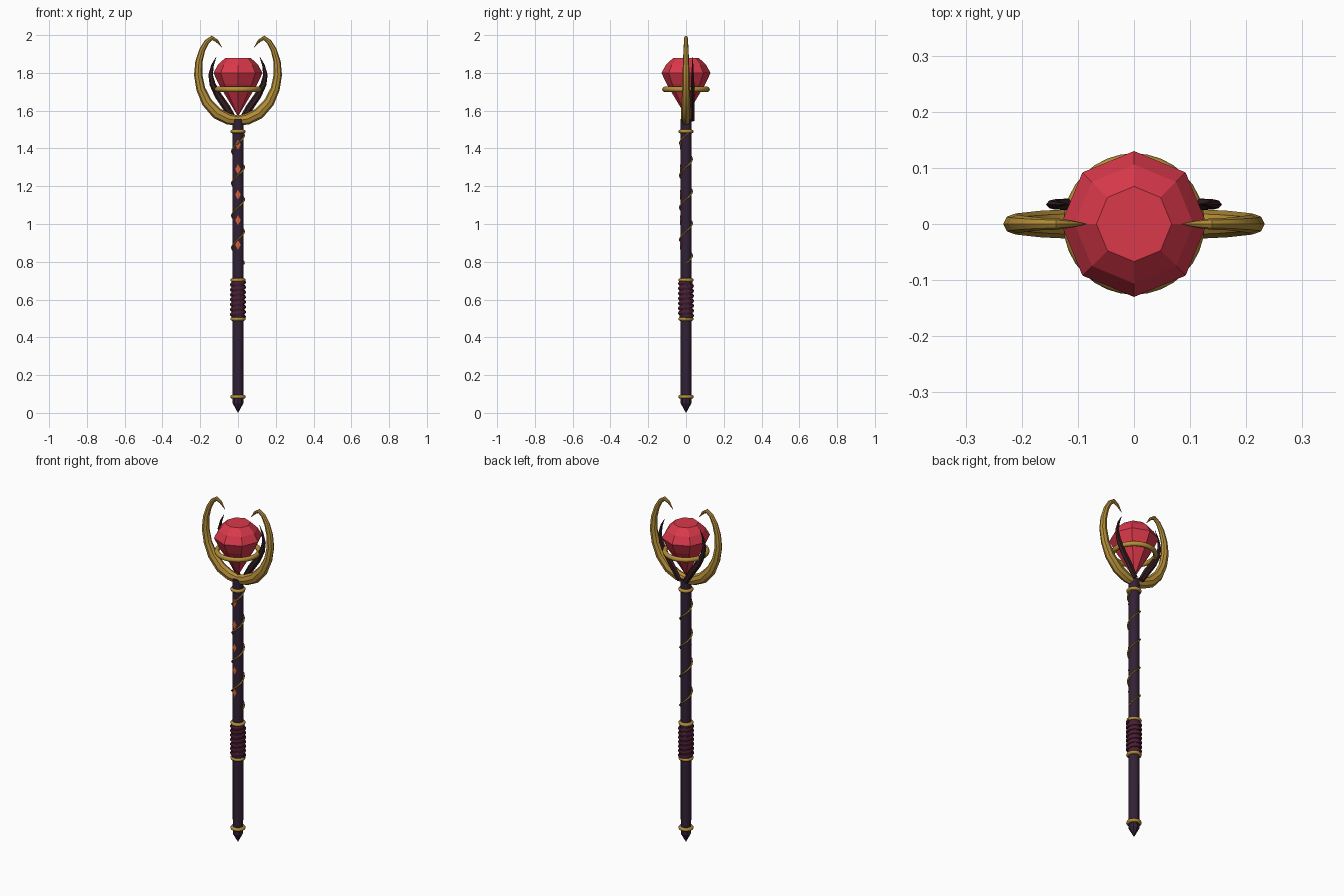
import bpy, bmesh, math
from mathutils import Vector

if "Cube" in bpy.data.objects:
    bpy.data.objects.remove(bpy.data.objects["Cube"])


def material(name, rgb):
    m = bpy.data.materials.new(name)
    m.diffuse_color = (*rgb, 1)
    m.use_nodes = True
    m.node_tree.nodes["Principled BSDF"].inputs["Base Color"].default_value = m.diffuse_color
    return m


GOLD = material("gold", (0.46, 0.27, 0.04))
SHAFT = material("dark purple", (0.032, 0.015, 0.036))
GRIP = material("maroon wrap", (0.075, 0.012, 0.03))
CLAW = material("dark brown", (0.033, 0.012, 0.014))
GEM = material("red gem", (0.70, 0.04, 0.07))
RUNE = material("orange rune", (0.70, 0.12, 0.04))


def finish(name, bm, mat, angle=None):
    bmesh.ops.remove_doubles(bm, verts=bm.verts, dist=1e-5)
    bmesh.ops.recalc_face_normals(bm, faces=bm.faces)
    me = bpy.data.meshes.new(name)
    bm.to_mesh(me)
    bm.free()
    me.materials.append(mat)
    ob = bpy.data.objects.new(name, me)
    bpy.context.collection.objects.link(ob)
    if angle:
        bpy.ops.object.select_all(action='DESELECT')
        ob.select_set(True)
        bpy.context.view_layer.objects.active = ob
        bpy.ops.object.shade_smooth_by_angle(angle=math.radians(angle))
    return ob


def skin(bm, rings, closed=False):
    """Join rings of points with quads and cap the ends."""
    loops = [[bm.verts.new(p) for p in r] for r in rings]
    n = len(loops[0])
    pairs = list(zip(loops, loops[1:])) + ([(loops[-1], loops[0])] if closed else [])
    for a, b in pairs:
        for i in range(n):
            j = (i + 1) % n
            bm.faces.new((a[i], a[j], b[j], b[i]))
    if not closed:
        bm.faces.new(loops[0])
        bm.faces.new(loops[-1])


def lathe(name, profile, sides, mat, angle=None, closed=False):
    """Revolve (radius, z) points about the z axis."""
    bm = bmesh.new()
    rings = []
    for r, z in profile:
        r = max(r, 0.0005)
        rings.append([(r * math.cos(math.tau * i / sides), r * math.sin(math.tau * i / sides), z)
                      for i in range(sides)])
    skin(bm, rings, closed)
    return finish(name, bm, mat, angle)


def torus(name, major, minor_r, minor_z, z, sides, mat):
    prof = [(major + minor_r * math.cos(math.tau * i / 8), z + minor_z * math.sin(math.tau * i / 8))
            for i in range(8)]
    return lathe(name, prof, sides, mat, 50, True)


def horn(name, path, side, y, depth, sides, mat):
    """Tapered horn in the xz plane; path holds (x, z, radius), depth scales its y size."""
    bm = bmesh.new()
    pts = [Vector((x * side, 0, z)) for x, z, _ in path]
    rings = []
    for i, p in enumerate(pts):
        t = (pts[min(i + 1, len(pts) - 1)] - pts[max(i - 1, 0)]).normalized()
        nrm = Vector((t.z, 0, -t.x))
        r = path[i][2]
        rings.append([p + nrm * r * math.cos(math.tau * k / sides)
                      + Vector((0, y + depth * r * math.sin(math.tau * k / sides), 0))
                      for k in range(sides)])
    skin(bm, rings)
    return finish(name, bm, mat, 35)


def helix(name, radius, tube, z0, z1, turns, sides, steps, mat, phase=0.0):
    bm = bmesh.new()
    n = int(turns * steps)
    rings = []
    for i in range(n + 1):
        a = math.tau * turns * i / n + phase
        z = z0 + (z1 - z0) * i / n
        out = Vector((math.cos(a), math.sin(a), 0))
        rings.append([out * (radius + tube * math.cos(math.tau * k / sides))
                      + Vector((0, 0, z + tube * math.sin(math.tau * k / sides)))
                      for k in range(sides)])
    skin(bm, rings)
    return finish(name, bm, mat, 60)


# Shaft with pointed foot
lathe("shaft", [(0.028, 0.07), (0.029, 0.5), (0.03, 1.3), (0.03, 1.555)], 12, SHAFT, 40)
lathe("foot_spike", [(0.0, 0.0), (0.028, 0.05), (0.028, 0.08)], 8, SHAFT)

# Gold collars
for i, z in enumerate((0.085, 0.497, 0.703, 1.49)):
    torus(f"collar_{i + 1}", 0.03, 0.011, 0.010, z, 16, GOLD)

# Wrapped grip
lathe("grip_core", [(0.034, 0.5), (0.034, 0.7)], 12, SHAFT, 40)
helix("grip_wrap", 0.033, 0.0105, 0.508, 0.692, 7, 6, 14, GRIP)

# Thin vine winding up the shaft
helix("vine", 0.032, 0.0052, 0.79, 1.48, 4.06, 5, 14, GOLD)

# Diamond runes on the front
for i, z in enumerate((0.89, 1.02, 1.155, 1.29, 1.42)):
    bm = bmesh.new()
    skin(bm, [[(x, y, z + dz) for x, dz in ((0, -0.026), (0.015, 0), (0, 0.026), (-0.015, 0))]
              for y in (-0.027, -0.0325)])
    finish(f"rune_{i + 1}", bm, RUNE)

# Gold crown prongs and dark inner claws
PRONG = [(-0.01, 1.545, 0.026), (0.05, 1.556, 0.030), (0.11, 1.585, 0.031), (0.165, 1.645, 0.028),
         (0.197, 1.715, 0.024), (0.211, 1.79, 0.022), (0.207, 1.86, 0.019), (0.19, 1.92, 0.016),
         (0.165, 1.965, 0.013), (0.138, 1.985, 0.012), (0.112, 1.97, 0.008), (0.085, 1.935, 0.001)]
CLAWS = [(0.02, 1.55, 0.016), (0.06, 1.615, 0.020), (0.105, 1.68, 0.019), (0.135, 1.74, 0.016),
         (0.145, 1.79, 0.012), (0.135, 1.84, 0.007), (0.115, 1.885, 0.001)]
for side, label in ((-1, "left"), (1, "right")):
    horn(f"prong_{label}", PRONG, side, 0, 0.85, 8, GOLD)
    horn(f"claw_{label}", CLAWS, side, 0.035, 0.65, 6, CLAW)

# Faceted gem and the ring around it
lathe("gem", [(0.0, 1.57), (0.103, 1.742), (0.13, 1.80), (0.106, 1.843), (0.067, 1.88)], 8, GEM)
torus("gem_ring", 0.113, 0.013, 0.014, 1.713, 32, GOLD)
